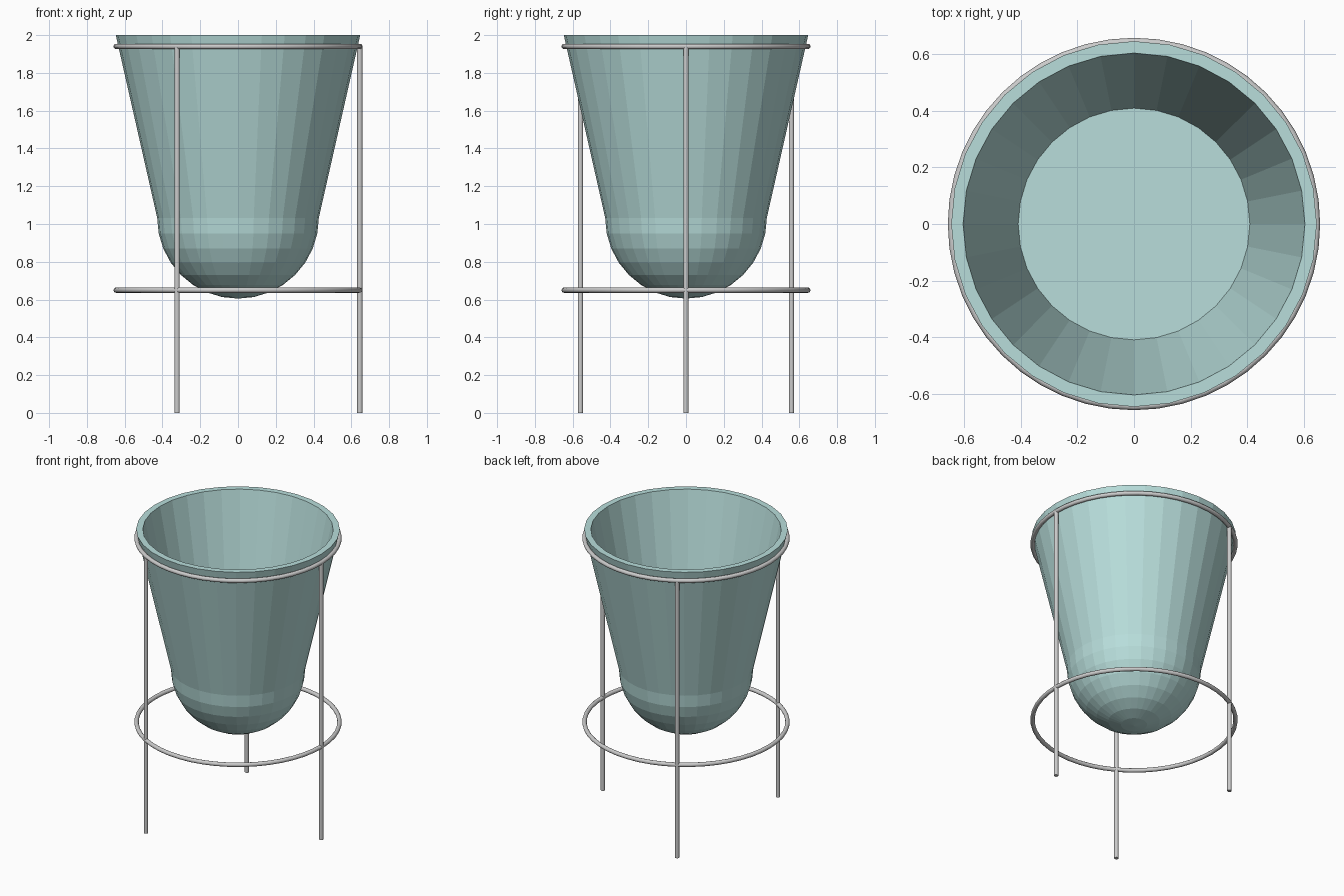
import bpy, bmesh
from math import sin, cos, pi, radians

if "Cube" in bpy.data.objects:
    bpy.data.objects.remove(bpy.data.objects["Cube"])

glaze = bpy.data.materials.new("pale_teal")
glaze.diffuse_color = (0.48, 0.73, 0.71, 1)
glaze.use_nodes = True
glaze.node_tree.nodes["Principled BSDF"].inputs["Base Color"].default_value = glaze.diffuse_color


def lathe(name, profile, sides):
    """Revolve (radius, z) points about z; radius 0 becomes a pole."""
    bm = bmesh.new()
    rings = []
    for r, z in profile:
        if r == 0:
            rings.append([bm.verts.new((0, 0, z))] * sides)
        else:
            rings.append([bm.verts.new((r * cos(2 * pi * i / sides),
                                        r * sin(2 * pi * i / sides), z))
                          for i in range(sides)])
    for a, b in zip(rings, rings[1:]):
        for i in range(sides):
            j = (i + 1) % sides
            bm.faces.new(list(dict.fromkeys((a[i], a[j], b[j], b[i]))))
    if profile[-1][0] > 0:
        bm.faces.new(rings[-1])  # flat inner floor
    bmesh.ops.recalc_face_normals(bm, faces=bm.faces)
    mesh = bpy.data.meshes.new(name)
    bm.to_mesh(mesh)
    bm.free()
    obj = bpy.data.objects.new(name, mesh)
    bpy.context.collection.objects.link(obj)
    return obj


# Planter pot: hemispherical base, flared wall, flat rim, inner wall and floor
R, EQ, STEPS = 0.428, 1.033, 8
base = [(R * sin(i * pi / 2 / STEPS), EQ - R * cos(i * pi / 2 / STEPS))
        for i in range(STEPS + 1)]
pot = lathe("planter_pot", base + [(0.647, 2.0), (0.605, 2.0), (0.41, EQ)], 32)
pot.data.materials.append(glaze)

# Stand: two hoops
FRAME_R, ROD_R = 0.645, 0.014
for name, z in (("upper_hoop", 1.94), ("lower_hoop", 0.65)):
    bpy.ops.mesh.primitive_torus_add(major_radius=FRAME_R, minor_radius=ROD_R,
                                     major_segments=48, minor_segments=12,
                                     location=(0, 0, z))
    bpy.context.object.name = name
    bpy.ops.object.shade_smooth_by_angle(angle=radians(40))

# Stand: three upright legs
LEG_H = 1.94
for k in range(3):
    a = k * 2 * pi / 3
    bpy.ops.mesh.primitive_cylinder_add(vertices=12, radius=ROD_R, depth=LEG_H,
                                        location=(FRAME_R * cos(a), FRAME_R * sin(a), LEG_H / 2))
    bpy.context.object.name = f"stand_leg_{k + 1}"
    bpy.ops.object.shade_smooth_by_angle(angle=radians(40))
